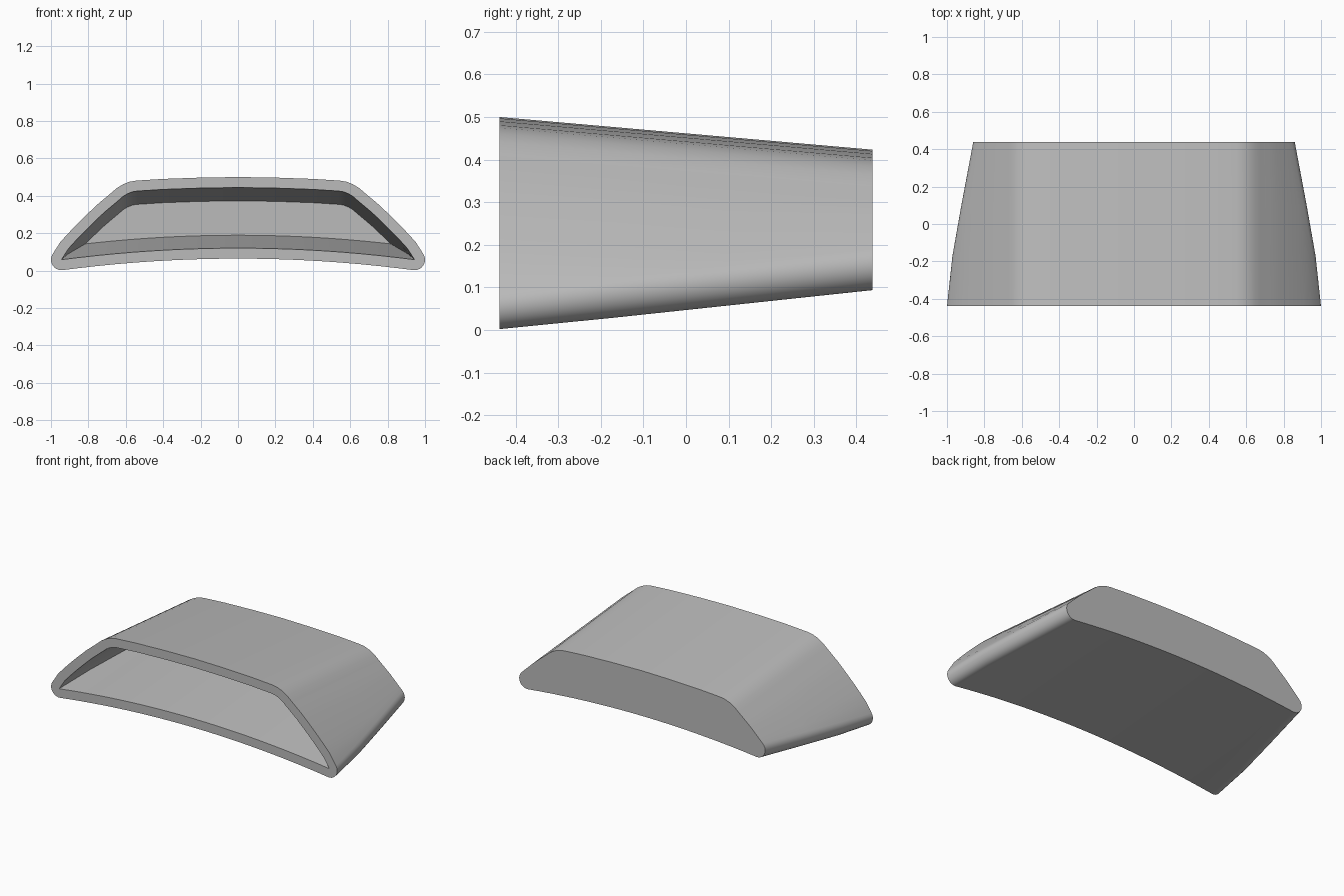
import bpy, bmesh, math
from mathutils import Vector

if "Cube" in bpy.data.objects:
    bpy.data.objects.remove(bpy.data.objects["Cube"])

HALF_DEPTH = 0.4375
WALL = 0.056
# Roof profile of the cavity at the open end, right half
ROOF = [(0, .444), (.2, .441), (.4, .434), (.54, .425), (.565, .421), (.59, .411),
        (.615, .396), (.64, .374), (.72, .307), (.81, .220), (.88, .147), (.92, .102),
        (.944, .058), (1.1, -.25)]
SHARED = [p[0] for p in ROOF[:8]]
EDGE_STEPS, TIP_STEPS, FLOOR_STEPS = 8, 10, 10


def roof(x, y):
    for (x0, z0), (x1, z1) in zip(ROOF, ROOF[1:]):
        if x <= x1:
            break
    return z0 + (z1 - z0) * (x - x0) / (x1 - x0) - .0875 * (y + HALF_DEPTH)


def floor(x, y):
    return .12 - .0695 * x * x + .085 * (y + HALF_DEPTH)


def tip_x(y):
    low, high = .64, 1.1
    for _ in range(40):
        mid = (low + high) / 2
        if roof(mid, y) > floor(mid, y):
            low = mid
        else:
            high = mid
    return low


def normals(points):
    # Outward directions along an open run of points (clockwise in x, z)
    out = []
    for i in range(len(points)):
        a, b = points[max(i - 1, 0)], points[min(i + 1, len(points) - 1)]
        d = (b - a).normalized()
        out.append(Vector((-d.y, d.x)))
    return out


def section(y, wall):
    """Closed ring: roof and floor curves, offset by the wall, round at the tips."""
    tip = tip_x(y)
    xs = SHARED + [.64 + (tip - .64) * i / EDGE_STEPS for i in range(1, EDGE_STEPS + 1)]
    top = [Vector((x, roof(x, y))) for x in xs]
    low = [Vector((tip * (1 - i / FLOOR_STEPS), floor(tip * (1 - i / FLOOR_STEPS), y)))
           for i in range(FLOOR_STEPS + 1)]
    nt, nl = normals(top), normals(low)
    nt[0], nl[-1] = Vector((0, 1)), Vector((0, -1))
    half = [p + n * wall for p, n in zip(top, nt)]
    a0, a1 = math.atan2(nt[-1].y, nt[-1].x), math.atan2(nl[0].y, nl[0].x)
    for i in range(1, TIP_STEPS):
        a = a0 + (a1 - a0) * i / TIP_STEPS
        half.append(top[-1] + wall * Vector((math.cos(a), math.sin(a))))
    half += [p + n * wall for p, n in zip(low, nl)]
    ring = half + [Vector((-p.x, p.y)) for p in reversed(half[1:-1])]
    return [(p.x, y, p.y) for p in ring]


# Shell: cavity from its back wall to the mouth, over the rim, then the outside
bm = bmesh.new()
cavity = [.375, .1, -.17, -HALF_DEPTH]
outside = [-HALF_DEPTH, -.17, .1, HALF_DEPTH]
rings = [[bm.verts.new(c) for c in section(y, 0)] for y in cavity]
rings += [[bm.verts.new(c) for c in section(y, WALL)] for y in outside]
for a, b in zip(rings, rings[1:]):
    for i in range(len(a)):
        j = (i + 1) % len(a)
        bm.faces.new((a[i], a[j], b[j], b[i]))
bm.faces.new(rings[0])
bm.faces.new(rings[-1])
bmesh.ops.remove_doubles(bm, verts=bm.verts[:], dist=1e-5)
bmesh.ops.recalc_face_normals(bm, faces=bm.faces[:])
mesh = bpy.data.meshes.new("hollow_shell")
bm.to_mesh(mesh)
bm.free()
shell = bpy.data.objects.new("hollow_shell", mesh)
bpy.context.collection.objects.link(shell)

# Plain grey finish
grey = bpy.data.materials.new("grey")
grey.use_nodes = True
colour = (.5, .5, .5, 1)
grey.diffuse_color = colour
grey.node_tree.nodes["Principled BSDF"].inputs["Base Color"].default_value = colour
mesh.materials.append(grey)

bpy.ops.object.select_all(action='DESELECT')
shell.select_set(True)
bpy.context.view_layer.objects.active = shell
bpy.ops.object.shade_smooth_by_angle(angle=math.radians(35))
